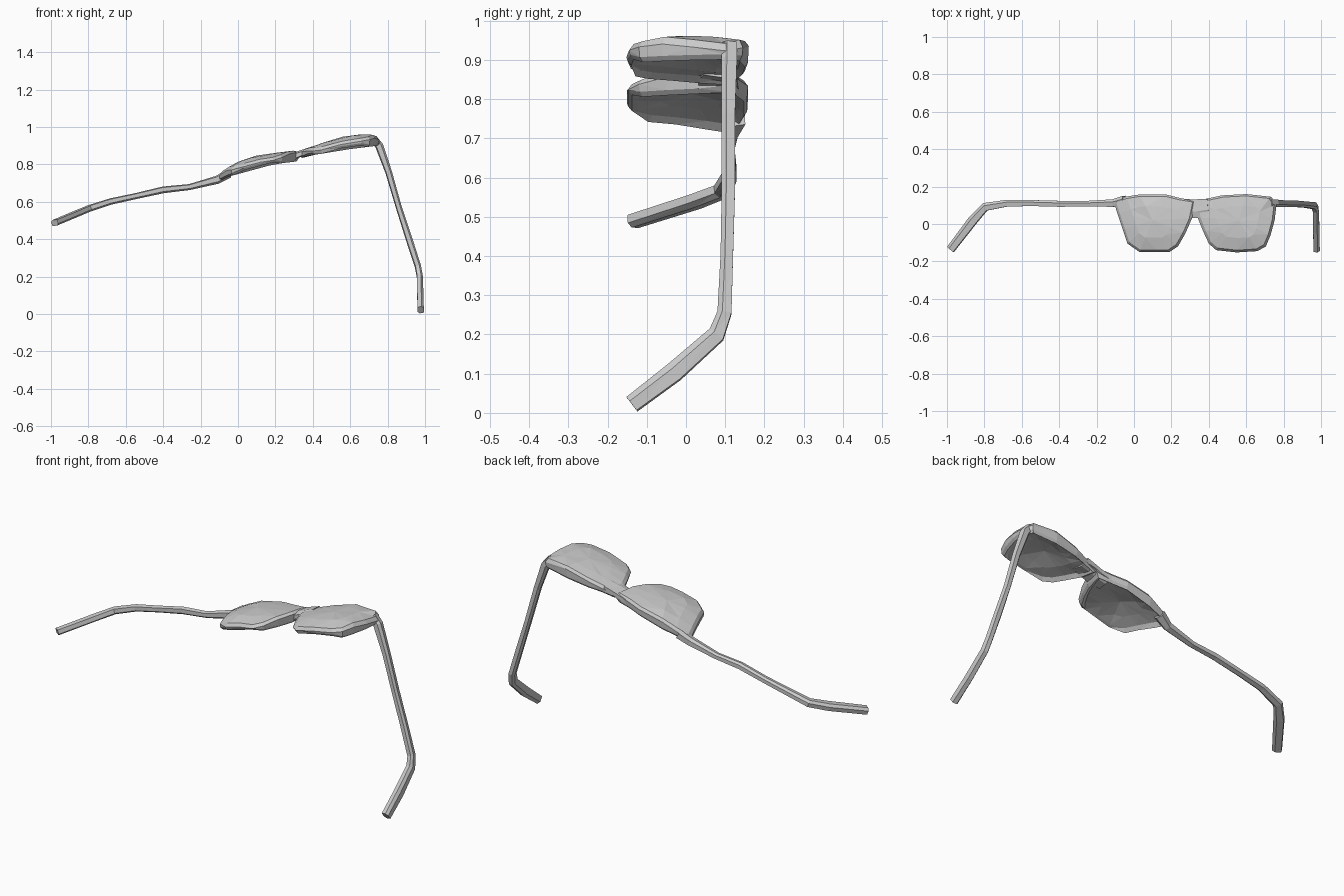
import bpy, bmesh, math
from mathutils import Vector


def interp(profile, x):
    """Piecewise linear height along a profile of (x, z) points."""
    if x <= profile[0][0]:
        return profile[0][1]
    for (x0, z0), (x1, z1) in zip(profile, profile[1:]):
        if x <= x1:
            return z0 + (z1 - z0) * (x - x0) / (x1 - x0)
    return profile[-1][1]


def build(name, rings, start, end):
    """Skin a list of closed rings, closing each end with a point."""
    bm = bmesh.new()
    loops = [[bm.verts.new(p) for p in r] for r in rings]
    n = len(loops[0])
    for a, b in zip(loops, loops[1:]):
        for i in range(n):
            j = (i + 1) % n
            bm.faces.new((a[i], a[j], b[j], b[i]))
    for loop, tip in ((loops[0], start), (loops[-1], end)):
        c = bm.verts.new(tip)
        for i in range(n):
            bm.faces.new((loop[i], loop[(i + 1) % n], c))
    bmesh.ops.triangulate(bm, faces=bm.faces[:])
    bmesh.ops.recalc_face_normals(bm, faces=bm.faces[:])
    mesh = bpy.data.meshes.new(name)
    bm.to_mesh(mesh)
    bm.free()
    obj = bpy.data.objects.new(name, mesh)
    bpy.context.collection.objects.link(obj)
    return obj


# Heights of the front face and back rim of the wrapped front
TOP = [(-0.11, 0.75), (-0.02, 0.805), (0.07, 0.843), (0.2, 0.862), (0.32, 0.877),
       (0.36, 0.882), (0.47, 0.922), (0.6, 0.96), (0.72, 0.962), (0.76, 0.94)]
LOW = [(-0.11, 0.705), (-0.05, 0.735), (0.05, 0.762), (0.2, 0.803), (0.31, 0.815),
       (0.36, 0.843), (0.45, 0.858), (0.6, 0.882), (0.76, 0.902)]


def front_z(x, y):
    drop = 0.028 if y < 0 else 0.012
    return interp(TOP, x) - drop * (y / 0.155) ** 2


# Lenses: faceted domed shells with a thick rim and hollow back
def lens(name, outline, c):
    def ring(s, height):
        pts = []
        for x, y in outline:
            px, py = c[0] + (x - c[0]) * s, c[1] + (y - c[1]) * s
            pts.append((px, py, height(px, py)))
        return pts

    def rim_low(x, y):
        return interp(LOW, x) + (0.012 if y < -0.13 else 0)

    rings = [ring(0.55, front_z),
             ring(0.93, front_z),
             ring(1.0, lambda x, y: front_z(x, y) - 0.012),
             ring(0.985, lambda x, y: rim_low(x, y) + 0.012),
             ring(0.93, rim_low),
             ring(0.84, lambda x, y: interp(LOW, x) + 0.014),
             ring(0.5, lambda x, y: front_z(x, y) - 0.042)]
    zc = front_z(*c)
    build(name, rings, (*c, zc), (*c, zc - 0.035))


lens("left_lens", [(-0.11, 0.125), (-0.09, 0.06), (-0.06, -0.03), (-0.035, -0.105),
                   (0.03, -0.15), (0.12, -0.15), (0.19, -0.15), (0.235, -0.12),
                   (0.275, -0.05), (0.31, 0.03), (0.33, 0.125), (0.25, 0.138),
                   (0.17, 0.158), (0.03, 0.158), (-0.05, 0.145)], (0.1, 0.02))
lens("right_lens", [(0.34, 0.035), (0.37, -0.04), (0.4, -0.105), (0.44, -0.14),
                    (0.55, -0.152), (0.66, -0.145), (0.705, -0.12), (0.73, -0.06),
                    (0.752, 0.02), (0.762, 0.105), (0.735, 0.145), (0.6, 0.16),
                    (0.47, 0.153), (0.4, 0.138), (0.33, 0.125)], (0.56, 0.02))


# Swept six-sided bar lying in a plane with a fixed normal
def bar(name, path, normal, sizes):
    pts = [Vector(p) for p in path]
    nrm = Vector(normal).normalized()
    rings = []
    for i, p in enumerate(pts):
        t = (pts[min(i + 1, len(pts) - 1)] - pts[max(i - 1, 0)]).normalized()
        b = t.cross(nrm).normalized()
        n = b.cross(t)
        w, h = sizes[i]
        rings.append([p + b * w * u + n * h * v for u, v in
                      ((1, 0.5), (0.3, 1), (-1, 0.7), (-1, -0.5), (-0.3, -1), (1, -0.7))])
    build(name, rings, pts[0], pts[-1])


# Bridge between the lenses
bar("bridge", [(0.25, 0.09, 0.832), (0.3, 0.082, 0.845), (0.335, 0.082, 0.858), (0.4, 0.09, 0.875)],
    (-0.27, 0, 0.96), [(0.045, 0.022), (0.05, 0.019), (0.05, 0.017), (0.045, 0.022)])

# Temple arms with bent ear tips
bar("left_arm", [(-0.05, 0.125, 0.752), (-0.11, 0.112, 0.718), (-0.26, 0.108, 0.679),
                 (-0.4, 0.108, 0.664), (-0.55, 0.112, 0.63), (-0.68, 0.111, 0.602),
                 (-0.795, 0.092, 0.565), (-0.86, 0.022, 0.538), (-0.98, -0.135, 0.488)],
    (-0.27, 0, 0.96),
    [(0.026, 0.025), (0.02, 0.022), (0.015, 0.016), (0.016, 0.018), (0.016, 0.016),
     (0.018, 0.017), (0.022, 0.018), (0.025, 0.018), (0.022, 0.018)])
bar("right_arm", [(0.725, 0.11, 0.937), (0.755, 0.11, 0.9), (0.805, 0.108, 0.76),
                  (0.86, 0.108, 0.57), (0.915, 0.104, 0.4), (0.962, 0.098, 0.255),
                  (0.972, 0.078, 0.2), (0.975, -0.03, 0.104), (0.976, -0.138, 0.022)],
    (0.97, 0, 0.22),
    [(0.02, 0.02), (0.02, 0.022), (0.017, 0.018), (0.017, 0.016), (0.016, 0.018),
     (0.018, 0.017), (0.022, 0.017), (0.025, 0.018), (0.022, 0.019)])
